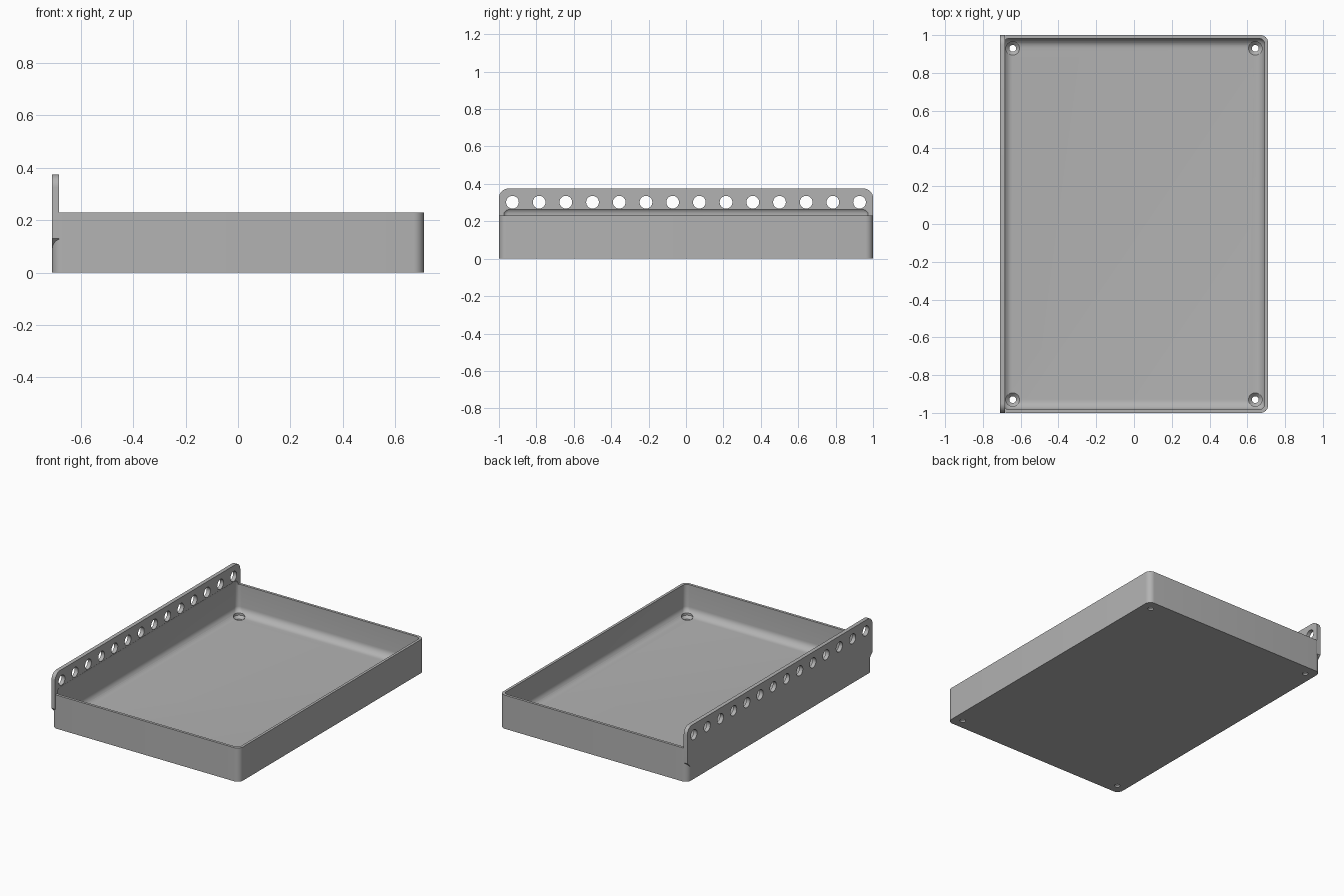
import bpy, bmesh
from math import sin, cos, pi, radians
from mathutils import Vector

if "Cube" in bpy.data.objects:
    bpy.data.objects.remove(bpy.data.objects["Cube"])

HX, HY = 0.71, 1.0           # half width and half length
RIM, TOP = 0.23, 0.375       # tray rim and rail top heights
WALL, FLOOR, RAIL = 0.018, 0.03, 0.027

grey = bpy.data.materials.new("plain grey")
grey.use_nodes = True
colour = (0.45, 0.45, 0.45, 1)
grey.diffuse_color = colour
grey.node_tree.nodes["Principled BSDF"].inputs["Base Color"].default_value = colour


def loft(name, rings):
    """Closed solid through a stack of equal-length rings."""
    bm = bmesh.new()
    loops = [[bm.verts.new(p) for p in ring] for ring in rings]
    n = len(loops[0])
    for a, b in zip(loops, loops[1:]):
        for i in range(n):
            j = (i + 1) % n
            bm.faces.new((a[i], a[j], b[j], b[i]))
    bm.faces.new(loops[0][::-1])
    bm.faces.new(loops[-1])
    bmesh.ops.recalc_face_normals(bm, faces=bm.faces)
    mesh = bpy.data.meshes.new(name)
    bm.to_mesh(mesh)
    bm.free()
    mesh.materials.append(grey)
    obj = bpy.data.objects.new(name, mesh)
    bpy.context.collection.objects.link(obj)
    return obj


def arc(cx, cy, r, start, steps=8):
    return [(cx + r * cos(start + pi / 2 * i / steps),
             cy + r * sin(start + pi / 2 * i / steps)) for i in range(steps + 1)]


def rounded_ring(hx, hy, r, z):
    corners = [(1, 1), (-1, 1), (-1, -1), (1, -1)]
    return [Vector((x, y, z)) for k, (sx, sy) in enumerate(corners)
            for x, y in arc(sx * (hx - r), sy * (hy - r), r, k * pi / 2)]


def circle(centre, r, axis, n=32):
    c = Vector(centre)
    u, v = (Vector((1, 0, 0)), Vector((0, 1, 0))) if axis == "z" else \
           (Vector((0, 1, 0)), Vector((0, 0, 1)))
    return [c + r * (cos(2 * pi * i / n) * u + sin(2 * pi * i / n) * v) for i in range(n)]


def combine(target, tool, operation):
    mod = target.modifiers.new("combine", "BOOLEAN")
    mod.operation, mod.solver, mod.object = operation, "EXACT", tool
    bpy.context.view_layer.objects.active = target
    bpy.ops.object.modifier_apply(modifier=mod.name)
    bpy.data.objects.remove(tool)


# Outer tray block
tray = loft("tray_with_rail", [rounded_ring(HX, HY, 0.04, z) for z in (0, RIM)])

# Upright rail with rounded top corners and chamfered lower ends
profile = (arc(HY - 0.05, TOP - 0.05, 0.05, 0) + arc(-HY + 0.05, TOP - 0.05, 0.05, pi / 2)
           + [(-HY, 0.13), (-HY + 0.04, 0.09), (HY - 0.04, 0.09), (HY, 0.13)])
rail = loft("rail", [[Vector((x, y, z)) for y, z in profile] for x in (-HX, -HX + RAIL)])
combine(tray, rail, "UNION")

# Cavity with a filleted floor and a rounded undercut below the rail
fillet, crown, steps = 0.05, 0.04, 8
rings = []
for i in range(steps + 1):
    a = pi / 2 * i / steps
    inset = WALL + fillet * (1 - sin(a))
    rings.append(rounded_ring(HX - inset, HY - inset, 0.06 - 0.03 * sin(a),
                              FLOOR + fillet * (1 - cos(a))))
for i in range(steps):
    a = pi / 2 * i / steps
    inset = WALL + crown * (1 - cos(a))
    rings.append(rounded_ring(HX - inset, HY - inset, 0.03, RIM + 0.008 + crown * sin(a)))
combine(tray, loft("cavity", rings), "DIFFERENCE")

# Row of holes along the rail
for i in range(14):
    y = -0.928 + 1.856 * i / 13
    hole = loft("rail_hole", [circle((x, y, 0.302), 0.034, "x") for x in (-HX - 0.1, -HX + 0.1)])
    combine(tray, hole, "DIFFERENCE")

# Countersunk screw holes in the floor corners
for sx in (-1, 1):
    for sy in (-1, 1):
        stack = [(-0.05, 0.018), (FLOOR - 0.018, 0.018), (FLOOR, 0.036), (FLOOR + 0.03, 0.036)]
        screw = loft("screw_hole", [circle((sx * 0.642, sy * 0.93, z), r, "z") for z, r in stack])
        combine(tray, screw, "DIFFERENCE")

bpy.ops.object.select_all(action="DESELECT")
tray.select_set(True)
bpy.context.view_layer.objects.active = tray
bpy.ops.object.shade_smooth_by_angle(angle=radians(30))
